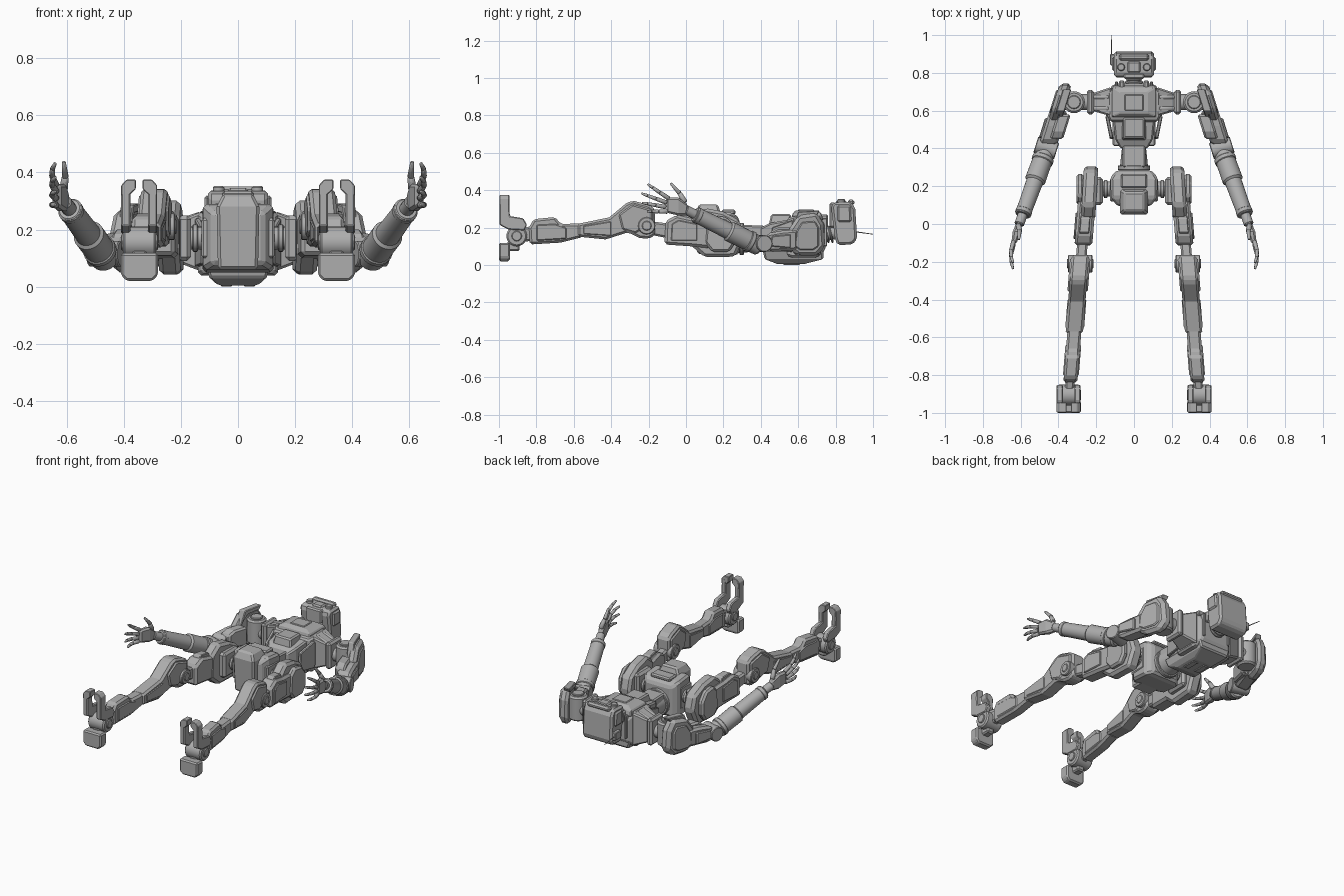
import bpy, bmesh, math
from mathutils import Vector, Matrix

mat = bpy.data.materials.new("mid grey")
mat.diffuse_color = (0.42, 0.42, 0.42, 1)


def finish(name, bm, mirror=True, bevel=0.0, smooth=False):
    bmesh.ops.recalc_face_normals(bm, faces=bm.faces)
    me = bpy.data.meshes.new(name)
    bm.to_mesh(me)
    bm.free()
    me.materials.append(mat)
    ob = bpy.data.objects.new(name, me)
    bpy.context.collection.objects.link(ob)
    if smooth:
        bpy.ops.object.select_all(action='DESELECT')
        ob.select_set(True)
        bpy.context.view_layer.objects.active = ob
        bpy.ops.object.shade_smooth_by_angle(angle=math.radians(35))
    if bevel:
        m = ob.modifiers.new("bevel", 'BEVEL')
        m.width, m.segments, m.limit_method = bevel, 1, 'ANGLE'
        m.angle_limit = math.radians(35)
    if mirror:
        ob.modifiers.new("mirror", 'MIRROR')
    return ob


def hull(name, pts, **kw):
    """Convex solid around points."""
    bm = bmesh.new()
    for p in pts:
        bm.verts.new(p)
    bmesh.ops.convex_hull(bm, input=bm.verts)
    bmesh.ops.dissolve_limit(bm, angle_limit=0.01, verts=bm.verts, edges=bm.edges)
    return finish(name, bm, **kw)


def box(name, x, y, z, mirror=True, bevel=0.008):
    return hull(name, [(i, j, k) for i in x for j in y for k in z], mirror=mirror, bevel=bevel)


def loft(name, axis, sections, mirror=True, bevel=0.008):
    """Convex block through rectangles (pos, a0, a1, b0, b1) across an axis."""
    pts = []
    for s, a0, a1, b0, b1 in sections:
        for a in (a0, a1):
            for b in (b0, b1):
                pts.append({'x': (s, a, b), 'y': (a, s, b), 'z': (a, b, s)}[axis])
    return hull(name, pts, mirror=mirror, bevel=bevel)


def side_plate(name, pts, centre, slope, half, mirror=True, bevel=0.01):
    """Side profile (y, z) given thickness in x; x centre runs as centre + slope*y."""
    bm = bmesh.new()
    rings = [[bm.verts.new((centre + slope * y + d, y, z)) for y, z in pts] for d in (-half, half)]
    bm.faces.new(rings[0])
    bm.faces.new(rings[1][::-1])
    n = len(pts)
    for i in range(n):
        j = (i + 1) % n
        bm.faces.new((rings[0][i], rings[0][j], rings[1][j], rings[1][i]))
    return finish(name, bm, mirror=mirror, bevel=bevel)


def tube(name, a, b, r0, r1=None, n=24, mirror=True, bevel=0.004):
    a, b = Vector(a), Vector(b)
    d = b - a
    bm = bmesh.new()
    bmesh.ops.create_cone(bm, cap_ends=True, segments=n, radius1=r0,
                          radius2=r0 if r1 is None else r1, depth=d.length)
    rot = Vector((0, 0, 1)).rotation_difference(d).to_matrix().to_4x4()
    bm.transform(Matrix.Translation((a + b) / 2) @ rot)
    return finish(name, bm, mirror=mirror, bevel=bevel, smooth=True)


# Head: tilted helmet, brow, jaw, eyes, ears, antenna
side_plate("head", [(.775, .315), (.79, .335), (.885, .338), (.905, .30), (.915, .14),
                    (.89, .11), (.81, .107), (.797, .14)], 0, 0, .105, mirror=False, bevel=.018)
box("brow", (-.08, .08), (.865, .9), (.32, .35), False, .01)
box("jaw", (-.055, .055), (.768, .80), (.2, .335), False)
box("face_plate", (-.035, .035), (.80, .86), (.32, .345), False)
tube("eye", (.068, .83, .32), (.068, .83, .352), .02, n=16)
side_plate("ear_panel", [(.81, .23), (.81, .32), (.88, .32), (.885, .23)], .108, 0, .009)
box("antenna_mount", (-.126, -.10), (.84, .9), (.15, .2), False, .004)
tube("antenna", (-.12, .89, .18), (-.12, 1.0, .165), .003, .002, n=8, mirror=False, bevel=0)

# Neck
tube("neck", (0, .72, .16), (0, .81, .175), .035, mirror=False)
for i in range(2):
    tube("neck_ring", (0, .745 + .022 * i, .163), (0, .757 + .022 * i, .166), .047, mirror=False)

# Chest, front plates, back pack
loft("chest", 'y', [(.54, -.125, .125, .05, .25), (.57, -.14, .14, .04, .26),
                    (.70, -.14, .14, .04, .265), (.745, -.1, .1, .08, .22)], False, .01)
loft("abdomen", 'y', [(.40, -.072, .072, .08, .2), (.45, -.1, .1, .06, .225), (.56, -.112, .112, .05, .245)], False)
side_plate("abdomen_fin", [(.45, .08), (.46, .2), (.57, .24), (.57, .07)], .028, .2, .01, bevel=.004)
loft("chest_plate", 'z', [(.24, -.12, .12, .56, .735), (.275, -.115, .115, .57, .725),
                          (.292, -.075, .075, .585, .70)], False, .005)
box("chest_panel", (-.05, .05), (.60, .685), (.285, .297), False, .004)
loft("belly_plate", 'z', [(.2, -.07, .07, .44, .57), (.272, -.055, .055, .455, .56)], False)
box("collar", (.05, .08), (.70, .76), (.2, .27))
box("collar_post", (.085, .1), (.70, .755), (.1, .25), True, .004)
loft("back_pack", 'z', [(.005, -.07, .07, .49, .63), (.032, -.1, .1, .42, .735),
                        (.08, -.115, .115, .41, .735)], False)
box("back_panel", (.02, .06), (.52, .61), (.0, .02), True, .004)
for i in range(4):
    box("side_rib", (.11, .148), (.57 + .036 * i, .588 + .036 * i), (.08, .23), True, .004)

# Shoulder yokes
loft("shoulder_flare", 'x', [(.12, .57, .725, .05, .265), (.225, .60, .69, .09, .225)])
box("yoke_plate", (.212, .25), (.58, .71), (.075, .245), True, .012)
for y in (.612, .672):
    tube("yoke_rod", (.13, y, .25), (.235, y, .215), .014, n=10)
tube("shoulder_axle", (.24, .645, .155), (.37, .645, .155), .042)
tube("shoulder_joint", (.318, .645, .085), (.318, .645, .24), .058, bevel=.01)
tube("shoulder_cap", (.318, .645, .23), (.318, .645, .25), .036, n=16)

# Pauldron and upper arm
side_plate("pauldron", [(.54, .10), (.55, .19), (.60, .265), (.70, .28), (.735, .22),
                        (.745, .10), (.70, .05), (.60, .05)], .592, -.31, .032, bevel=.018)
side_plate("pauldron_rim", [(.565, .19), (.60, .285), (.715, .292), (.70, .265), (.62, .258)],
           .575, -.31, .022, bevel=.004)
side_plate("pauldron_panel", [(.58, .10), (.59, .18), (.62, .23), (.69, .235), (.71, .2),
                              (.71, .1), (.68, .08), (.61, .08)], .622, -.31, .01, bevel=.006)
side_plate("upper_arm", [(.41, .11), (.435, .17), (.52, .185), (.60, .19), (.60, .08), (.45, .07)],
           .585, -.31, .048, bevel=.014)
side_plate("upper_arm_panel", [(.45, .10), (.46, .155), (.56, .165), (.56, .09)], .635, -.31, .01, bevel=.005)
side_plate("inner_arm_block", [(.45, .09), (.45, .18), (.49, .2), (.58, .2), (.58, .08)], .55, -.31, .035)
tube("elbow", (.41, .385, .115), (.52, .42, .115), .045)

# Forearm: stepped cylinders along one line
E, W = Vector((.46, .405, .095)), Vector((.60, .02, .285))
P = lambda t: E.lerp(W, t)
tube("forearm_upper", P(.02), P(.47), .052, .055, bevel=.01)
tube("forearm_ring", P(.14), P(.2), .058)
tube("forearm_lower", P(.45), P(.93), .045, .041)
tube("forearm_band", P(.86), P(.92), .044)
tube("wrist", P(.9), P(1.06), .026, n=16)

# Hand: palm, four fingers, thumb
loft("palm", 'y', [(.01, .59, .622, .265, .325), (-.04, .60, .642, .265, .36),
                   (-.105, .622, .65, .28, .36)], True, .01)
knuckles = [(-.10, .286), (-.108, .31), (-.104, .334), (-.092, .356)]
tips = [(-.208, .287), (-.235, .333), (-.238, .383), (-.205, .432)]
for (ky, kz), (ty, tz) in zip(knuckles, tips):
    a, b = Vector((.638, ky, kz)), Vector((.64, ty, tz))
    m1, m2 = a.lerp(b, .42) + Vector((.012, 0, 0)), a.lerp(b, .75) + Vector((.01, 0, 0))
    tube("finger_base", a, m1, .0125, .011, n=10, bevel=.002)
    tube("finger_middle", m1, m2, .011, .0095, n=10, bevel=.002)
    tube("finger_tip", m2, b, .0095, .006, n=10, bevel=.002)
tube("thumb_base", (.612, -.005, .335), (.605, -.035, .385), .016, .013, n=10)
tube("thumb_tip", (.605, -.035, .385), (.61, -.082, .437), .0125, .007, n=10, bevel=.002)

# Waist
tube("waist", (0, .25, .14), (0, .42, .14), .08, .062, n=16, mirror=False)
tube("waist_ring", (0, .285, .14), (0, .31, .14), .086, n=16, mirror=False)
loft("waist_front", 'y', [(.30, -.06, .06, .1, .215), (.42, -.06, .06, .1, .21)], False)

# Pelvis
loft("pelvis", 'y', [(.285, -.09, .09, .06, .25), (.25, -.125, .125, .05, .28),
                     (.14, -.122, .122, .06, .29), (.095, -.09, .09, .08, .26)], False, .012)
loft("pelvis_front", 'z', [(.06, -.07, .07, .06, .18), (.28, -.075, .075, .05, .185),
                           (.325, -.052, .052, .07, .17)], False, .01)
box("pelvis_top_plate", (-.07, .07), (.19, .265), (.27, .296), False)
box("pelvis_side_pad", (.085, .128), (.12, .24), (.1, .24))
tube("hip_axle", (.1, .185, .17), (.22, .185, .17), .04)
tube("hip_collar", (.14, .185, .17), (.16, .185, .17), .048)

# Hip and thigh
side_plate("hip_shell", [(.02, .11), (.03, .25), (.1, .305), (.2, .285), (.285, .24), (.31, .15),
                         (.265, .045), (.1, .042)], .245, -.06, .038, bevel=.016)
side_plate("hip_outer_plate", [(.10, .12), (.11, .23), (.15, .265), (.22, .255), (.265, .2),
                               (.265, .12), (.23, .07), (.14, .07)], .285, 0, .02, bevel=.012)
box("hip_inner_block", (.165, .215), (.10, .25), (.09, .25), True, .014)
side_plate("thigh", [(-.115, .11), (-.11, .235), (-.05, .268), (.03, .25), (.13, .24),
                     (.13, .09), (.03, .10)], .259, -.08, .047, bevel=.014)
side_plate("thigh_outer_panel", [(-.08, .13), (-.075, .22), (-.04, .24), (.06, .22), (.06, .13)],
           .305, -.08, .009, bevel=.004)
side_plate("thigh_front_pad", [(-.06, .25), (-.04, .278), (.03, .272), (.05, .24)], .26, -.08, .026, bevel=.004)

# Knee
side_plate("knee_link", [(-.23, .17), (-.23, .24), (-.08, .22), (-.08, .14)], .265, -.08, .028)
tube("knee_joint", (.22, -.21, .21), (.35, -.21, .21), .046)
tube("knee_cap_bolt", (.215, -.21, .21), (.355, -.21, .21), .026, n=12)

# Shin
side_plate("shin_upper", [(-.165, .16), (-.165, .30), (-.2, .322), (-.285, .345), (-.32, .33), (-.41, .255),
                          (-.58, .22), (-.58, .152), (-.43, .137), (-.31, .175), (-.25, .145), (-.2, .14)],
           .27, -.08, .046, bevel=.012)
side_plate("shin_guard", [(-.18, .23), (-.18, .295), (-.285, .325), (-.36, .27), (-.34, .19), (-.27, .17)],
           .27, -.08, .054, bevel=.008)
side_plate("shin_side_panel", [(-.40, .155), (-.40, .235), (-.55, .21), (-.55, .165)], .27, -.08, .05, bevel=.005)
side_plate("shin_lower", [(-.55, .15), (-.55, .222), (-.67, .22), (-.70, .257), (-.815, .245), (-.84, .2),
                          (-.835, .11), (-.67, .12)], .27, -.08, .037, bevel=.012)
side_plate("shin_lower_panel", [(-.64, .14), (-.64, .2), (-.70, .22), (-.80, .215), (-.80, .13)],
           .27, -.08, .042, bevel=.005)

# Ankle and foot: C-shaped toe with open middle above, heel block below
side_plate("ankle_link", [(-.91, .12), (-.91, .19), (-.82, .21), (-.82, .13)], .272, -.08, .024)
tube("ankle_joint", (.287, -.905, .155), (.403, -.905, .155), .055, bevel=.008)
tube("ankle_bolt", (.28, -.905, .155), (.41, -.905, .155), .028, n=12)
for s in (-1, 1):
    side_plate("toe_prong", [(-.997, .215), (-.997, .355), (-.945, .355), (-.942, .262), (-.87, .25),
                             (-.85, .215), (-.865, .185), (-.95, .19)], .346 + s * .047, 0, .016, bevel=.005)
    hull("toe_tab", [(.346 + s * x, y, z) for y in (-.997, -.945) for x, z in
                     ((.012, .375), (.045, .375), (.063, .355), (.063, .32), (.035, .32), (.012, .342))], bevel=.003)
loft("heel", 'z', [(.02, .30, .39, -1.0, -.945), (.04, .28, .41, -1.0, -.94), (.118, .28, .41, -1.0, -.94)])
box("heel_link", (.32, .37), (-.955, -.89), (.075, .13))
